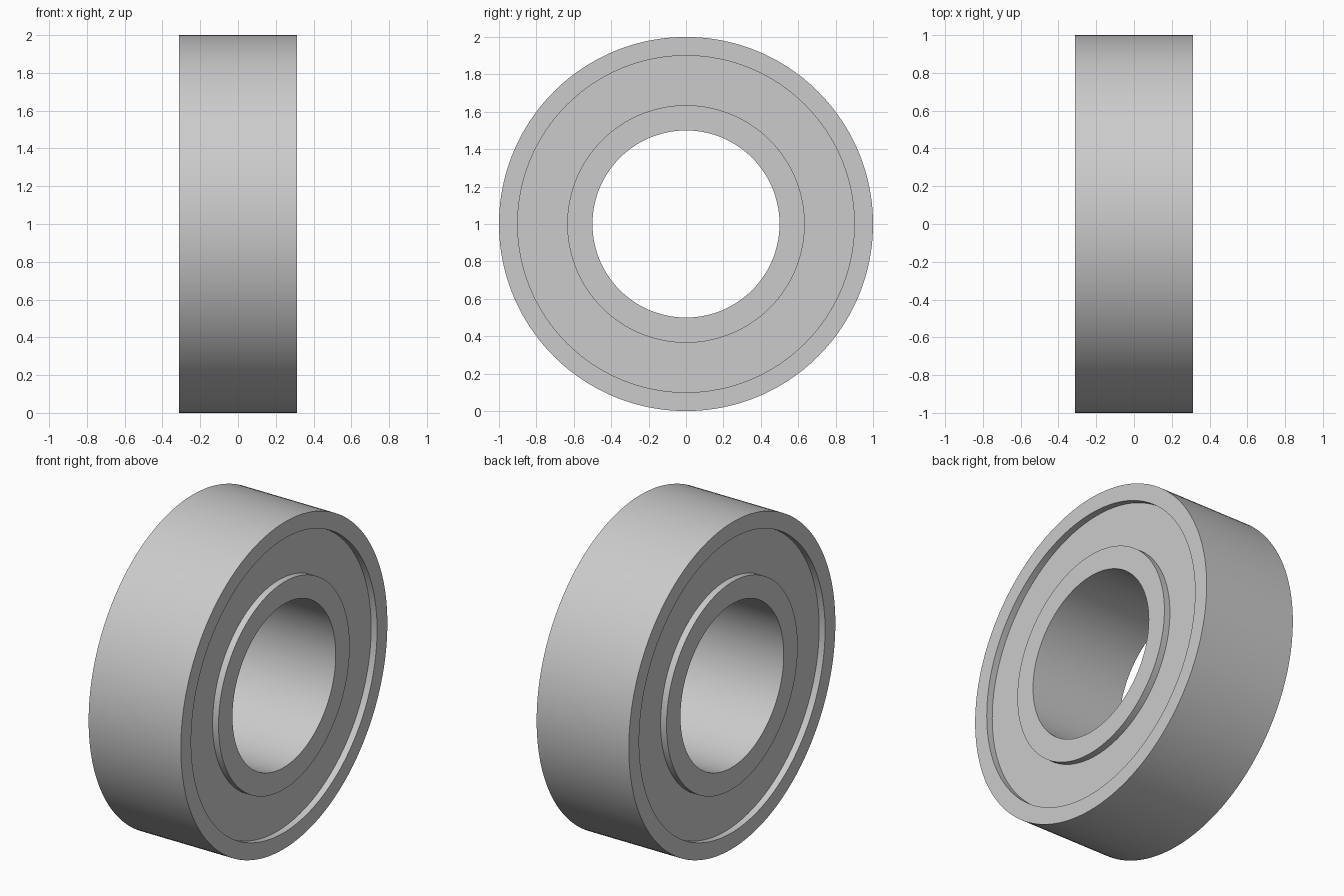
import bpy
import bmesh
import math

cube = bpy.data.objects.get("Cube")
if cube:
    bpy.data.objects.remove(cube, do_unlink=True)

SEGMENTS = 160
HALF_WIDTH = 0.3125
RECESS = 0.04
BORE, INNER_EDGE, OUTER_EDGE, RIM = 0.5, 0.635, 0.9, 1.0

# Plain steel grey
steel = bpy.data.materials.new("steel_grey")
steel.use_nodes = True
grey = (0.6, 0.6, 0.6, 1.0)
steel.diffuse_color = grey
steel.node_tree.nodes["Principled BSDF"].inputs["Base Color"].default_value = grey


def ring(name, r_in, r_out, x_min, x_max):
    """Spin a rectangular section around the x axis, centred at z = RIM."""
    bm = bmesh.new()
    section = [(x_min, r_in), (x_max, r_in), (x_max, r_out), (x_min, r_out)]
    loops = []
    for i in range(SEGMENTS):
        a = math.tau * i / SEGMENTS
        loops.append([bm.verts.new((x, r * math.sin(a), r * math.cos(a)))
                      for x, r in section])
    for i, cur in enumerate(loops):
        nxt = loops[(i + 1) % SEGMENTS]
        for j in range(4):
            k = (j + 1) % 4
            bm.faces.new((cur[j], cur[k], nxt[k], nxt[j]))
    bmesh.ops.recalc_face_normals(bm, faces=bm.faces)
    mesh = bpy.data.meshes.new(name)
    bm.to_mesh(mesh)
    bm.free()
    mesh.materials.append(steel)
    obj = bpy.data.objects.new(name, mesh)
    obj.location.z = RIM
    bpy.context.collection.objects.link(obj)
    bpy.ops.object.select_all(action='DESELECT')
    obj.select_set(True)
    bpy.context.view_layer.objects.active = obj
    bpy.ops.object.shade_smooth_by_angle(angle=math.radians(30))
    return obj


# Races
ring("outer_race", OUTER_EDGE, RIM, -HALF_WIDTH, HALF_WIDTH)
ring("inner_race", BORE, INNER_EDGE, -HALF_WIDTH, HALF_WIDTH)

# Sealed core, recessed on both sides between the races
seal = HALF_WIDTH - RECESS
ring("recessed_seal", INNER_EDGE, OUTER_EDGE, -seal, seal)
